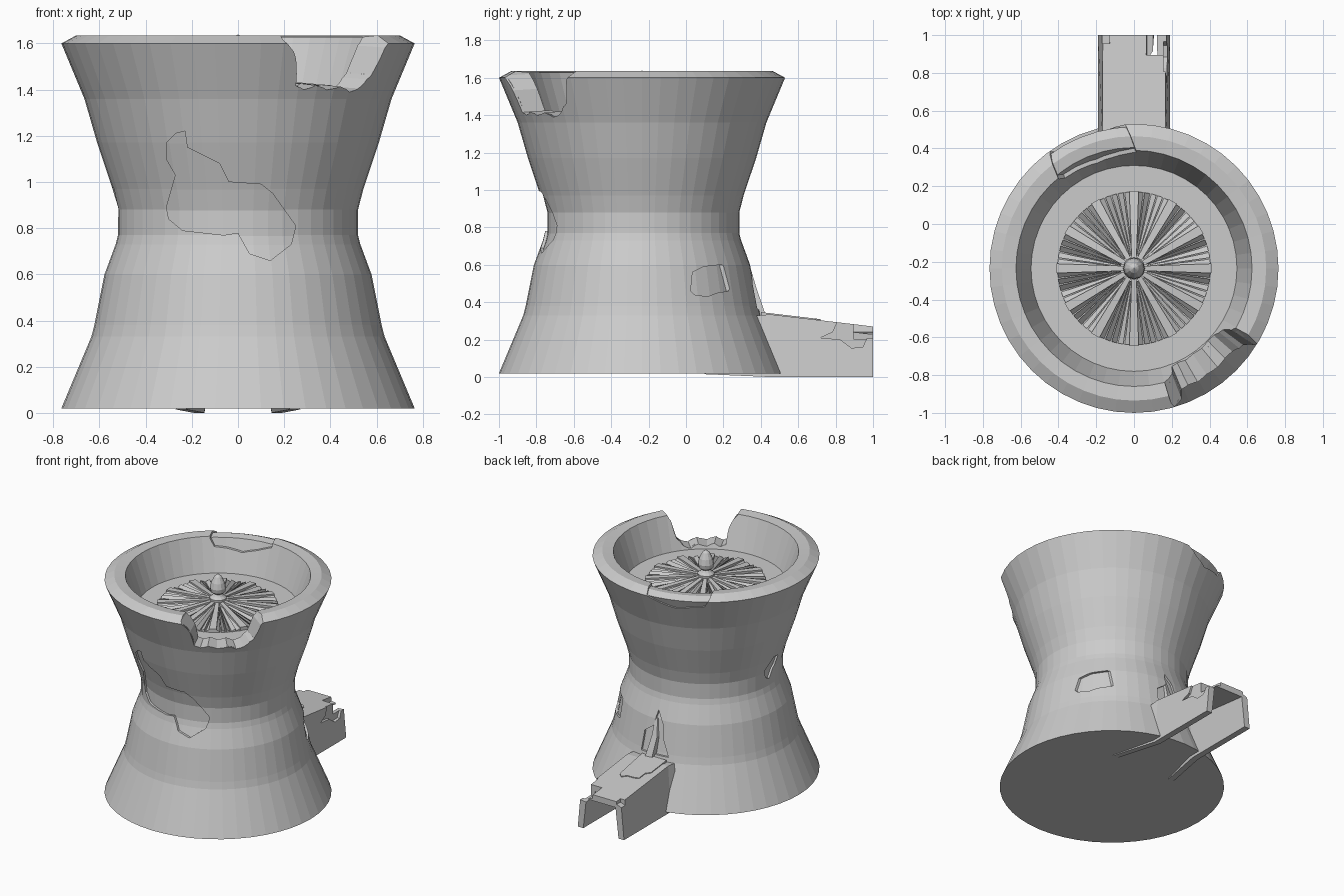
import bpy, bmesh, math
from mathutils import Vector

if "Cube" in bpy.data.objects:
    bpy.data.objects.remove(bpy.data.objects["Cube"])

CY = -0.235          # y of the round body's axis
SIDES = 48

stone = bpy.data.materials.new("grey_stone")
stone.diffuse_color = (0.6, 0.6, 0.6, 1)
stone.use_nodes = True
stone.node_tree.nodes["Principled BSDF"].inputs["Base Color"].default_value = stone.diffuse_color


def finish(name, bm):
    bmesh.ops.recalc_face_normals(bm, faces=bm.faces[:])
    me = bpy.data.meshes.new(name)
    bm.to_mesh(me)
    bm.free()
    me.materials.append(stone)
    ob = bpy.data.objects.new(name, me)
    bpy.context.scene.collection.objects.link(ob)
    return ob


def revolve(name, profile, sides=SIDES):
    """Closed solid of revolution around the body axis; profile runs from axis to axis."""
    bm = bmesh.new()
    rings = []
    for r, z in profile:
        n = 1 if r == 0 else sides
        rings.append([bm.verts.new((r * math.cos(2 * math.pi * i / sides),
                                    CY + r * math.sin(2 * math.pi * i / sides), z)) for i in range(n)])
    for a, b in zip(rings, rings[1:]):
        for i in range(sides):
            j = (i + 1) % sides
            if len(a) == 1:
                bm.faces.new((a[0], b[i], b[j]))
            elif len(b) == 1:
                bm.faces.new((a[i], a[j], b[0]))
            else:
                bm.faces.new((a[i], a[j], b[j], b[i]))
    return finish(name, bm)


def loft(name, sections):
    """Solid skin through equal-length closed sections."""
    bm = bmesh.new()
    rows = [[bm.verts.new(p) for p in s] for s in sections]
    n = len(rows[0])
    for a, b in zip(rows, rows[1:]):
        for i in range(n):
            bm.faces.new((a[i], a[(i + 1) % n], b[(i + 1) % n], b[i]))
    bm.faces.new(rows[0])
    bm.faces.new(rows[-1])
    return finish(name, bm)


def prism(points, deg, d0, d1, s0=1.0, rise=0.0):
    """Outline (sideways, z) pushed outwards from the axis; s0 and rise shape the inner end."""
    a = math.radians(deg)
    n, u = Vector((math.cos(a), math.sin(a), 0)), Vector((-math.sin(a), math.cos(a), 0))
    c = Vector((0, CY, 0))
    return loft("cutter", [[c + n * d + u * (p * s) + Vector((0, 0, z + r)) for p, z in points]
                           for d, s, r in ((d0, s0, rise), (d1, 1.0, 0.0))])


def cut(ob, cutter):
    cutter.hide_render = True
    m = ob.modifiers.new("cut", 'BOOLEAN')
    m.operation, m.object, m.solver = 'DIFFERENCE', cutter, 'EXACT'
    dg = bpy.context.evaluated_depsgraph_get()
    dg.update()
    me = bpy.data.meshes.new_from_object(ob.evaluated_get(dg))
    ob.modifiers.clear()
    ob.data = me


def drop(ob):
    bpy.data.objects.remove(ob)


# Waisted body with a bowl in the top, and a slightly smaller core seen in the flaked spots
outer = [(.765, .02), (.635, .33), (.622, .38), (.578, .60), (.53, .73), (.52, .77), (.52, .88),
         (.543, .97), (.61, 1.17), (.665, 1.36), (.765, 1.60)]
body = revolve("body", [(0, .02)] + outer + [(.70, 1.635), (.625, 1.628), (.545, 1.39), (0, 1.39)])
core = revolve("body_core", [(0, .03)] + [(r - .015, z + (.01 if z < .1 else -.003)) for r, z in outer]
               + [(.70, 1.62), (.64, 1.612), (.56, 1.37), (0, 1.37)])

# Broken notch through the rim
notch = prism([(-.36, 1.75), (-.35, 1.60), (-.27, 1.52), (-.245, 1.40), (-.19, 1.385), (-.12, 1.405),
               (-.04, 1.385), (.05, 1.40), (.13, 1.375), (.2, 1.39), (.25, 1.43), (.285, 1.45),
               (.33, 1.57), (.37, 1.62), (.38, 1.75)], -53, .42, .9, .5, .03)
cut(body, notch)
cut(core, notch)
drop(notch)

# Flaked plaster areas: outline, facing direction
flakes = [
    ([(-.31, 1.17), (-.27, 1.21), (-.23, 1.22), (-.22, 1.15), (-.08, 1.08), (-.04, 1.0), (.10, .99),
      (.15, .95), (.25, .81), (.23, .73), (.14, .66), (.05, .69), (.0, .78), (-.06, .77), (-.24, .79),
      (-.30, .84), (-.31, .89), (-.27, 1.03), (-.31, 1.10)], -90),
    ([(.26, .46), (.27, .56), (.33, .59), (.42, .60), (.49, .58), (.505, .51), (.46, .46), (.40, .45),
      (.35, .43), (.28, .44)], 0),
    ([(-.05, .90), (.02, .98), (.08, .97), (.06, .90), (.0, .82), (-.04, .84)], 180),
    ([(-.10, .36), (-.09, .50), (-.02, .55), (.0, .66), (.05, .58), (.07, .47), (.12, .36)], 90),
    ([(-.25, 1.75), (-.23, 1.60), (-.13, 1.56), (-.02, 1.53), (.08, 1.55), (.17, 1.56), (.2, 1.61),
      (.23, 1.75)], 111),
]
for pts, deg in flakes:
    c = prism(pts, deg, .38, .95)
    cut(body, c)
    drop(c)

# Loose shard leaning on the wall over the spout
loft("wall_shard", [[(-.03, .22, .33), (.06, .22, .33), (.045, .43, .32), (-.01, .425, .32)],
                    [(-.05, .22, .50), (.03, .22, .50), (.02, .375, .48), (-.02, .37, .48)],
                    [(-.01, .22, .62), (.02, .22, .62), (.015, .34, .60), (.0, .335, .60)]])

# Outlet spout: channel with an open underside
def channel(y, foot, top, z0, z1, t=.045):
    return [(-foot, y, z0), (-top, y, z1), (top, y, z1), (foot, y, z0),
            (foot - t, y, z0), (top - t, y, z1 - t), (t - top, y, z1 - t), (t - foot, y, z0)]

spout = loft("outlet_spout", [channel(.10, .27, .17, .015, .30), channel(.45, .19, .168, 0, .335),
                              channel(1.0, .19, .165, 0, .27)])
chips = [prism([(.955, .21), (1.02, .24), (1.09, .40), (1.35, .40), (1.35, .24), (1.21, .225),
                (1.18, .16), (1.12, .155), (1.06, .20)], 0, .155, .30),
         prism([(-.30, .22), (-.30, .40), (-.05, .40), (-.07, .24), (-.10, .235), (-.12, .20)],
               90, 1.13, 1.30),
         prism([(.13, .25), (.12, .40), (.30, .40), (.30, .22), (.17, .235)], 90, 1.19, 1.30)]
for c in chips:
    cut(spout, c)
    drop(c)

# Thin flake on the spout roof
roof = [(-.12, .40), (-.12, .58), (-.09, .61), (-.09, .68), (-.05, .69), (0, .69), (.03, .72),
        (.06, .69), (.07, .56), (.08, .40)]
loft("spout_flake", [[(x, y, .335 - (y - .45) * .118 + dz) for x, y in roof] for dz in (-.02, .006)])

# Drain grate: wide spokes with tilted slats between them
bm = bmesh.new()

def bar(a, w0, w1, r0, r1, z0, z1, tilt):
    n, u = Vector((math.cos(a), math.sin(a), 0)), Vector((-math.sin(a), math.cos(a), 0))
    vs = []
    for r, w, z in ((r0, w0, z0), (r1, w1, z1)):
        for s, h in ((-1, tilt), (1, -tilt), (1, -.025 - tilt), (-1, -.025 + tilt)):
            vs.append(bm.verts.new(n * r + u * (s * w) + Vector((0, CY, z + h))))
    for f in ((0, 1, 2, 3), (4, 5, 6, 7), (0, 1, 5, 4), (1, 2, 6, 5), (2, 3, 7, 6), (3, 0, 4, 7)):
        bm.faces.new([vs[i] for i in f])

for i in range(12):
    a = math.radians(30 * i)
    bar(a, .012, .025, .03, .41, 1.452, 1.418, 0)
    for k in range(1, 6):
        side = 1 if k < 3.5 else -1
        bar(a + math.radians(5 * k), .003, .014, .07, .405, 1.43, 1.403, .008 * side)
finish("drain_grate", bm)

# Acorn finial in the middle of the grate
revolve("grate_finial", [(0, 1.43), (.055, 1.43), (.058, 1.465), (.04, 1.48), (.03, 1.495), (.05, 1.51),
                         (.055, 1.54), (.045, 1.58), (.025, 1.62), (0, 1.64)], 12)
